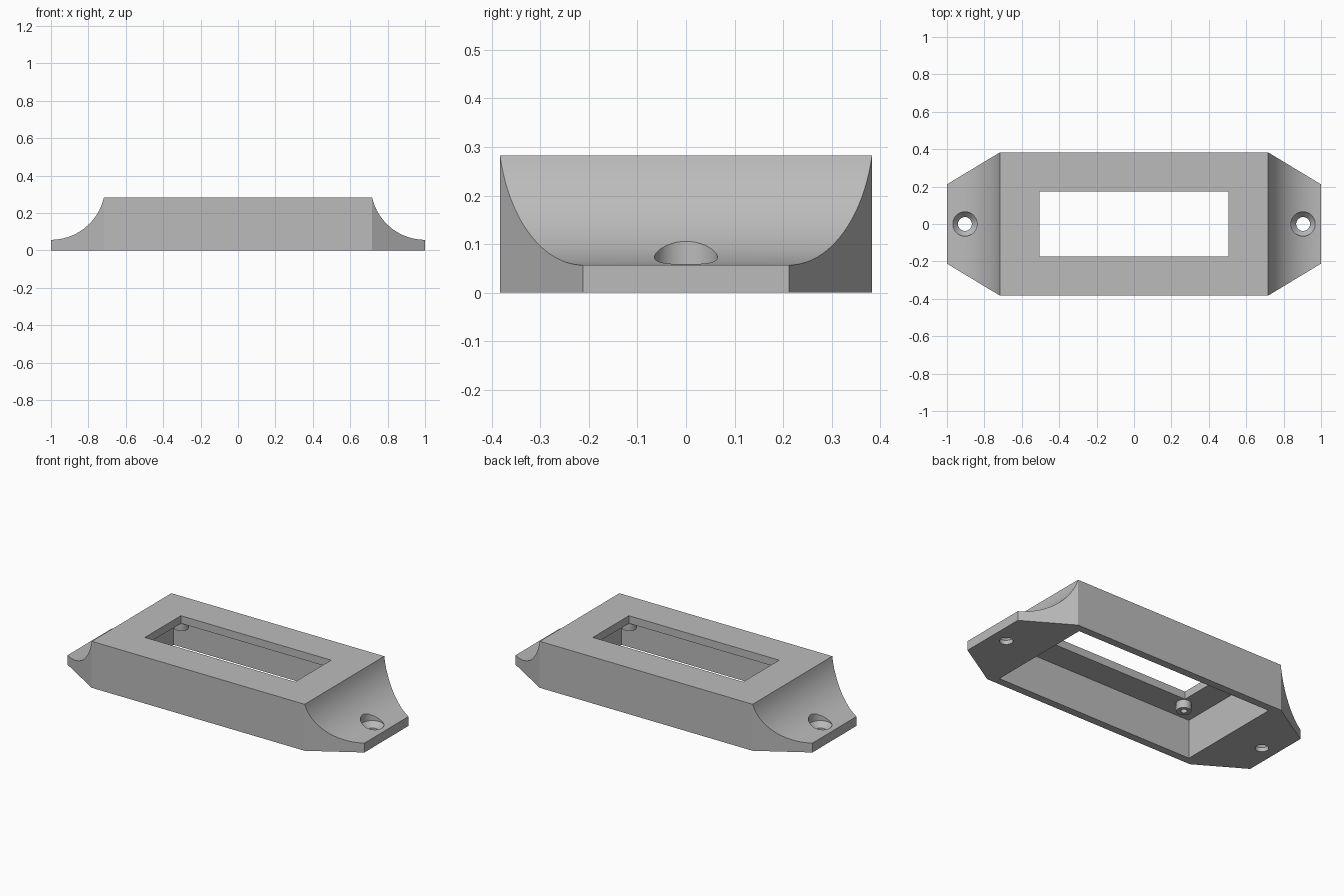
import bpy
import bmesh
from math import sin, cos, pi, asin
from mathutils import Matrix, Vector

cube = bpy.data.objects.get("Cube")
if cube:
    bpy.data.objects.remove(cube, do_unlink=True)

grey = bpy.data.materials.new("plain grey")
grey.use_nodes = True
colour = (0.5, 0.5, 0.5, 1)
grey.diffuse_color = colour
grey.node_tree.nodes["Principled BSDF"].inputs["Base Color"].default_value = colour


def finish(name, bm):
    bmesh.ops.recalc_face_normals(bm, faces=bm.faces)
    mesh = bpy.data.meshes.new(name)
    bm.to_mesh(mesh)
    bm.free()
    mesh.materials.append(grey)
    obj = bpy.data.objects.new(name, mesh)
    bpy.context.collection.objects.link(obj)
    return obj


def prism(name, points, direction):
    """Extrude a closed outline along a direction."""
    bm = bmesh.new()
    face = bm.faces.new([bm.verts.new(p) for p in points])
    grown = bmesh.ops.extrude_face_region(bm, geom=[face])["geom"]
    verts = [g for g in grown if isinstance(g, bmesh.types.BMVert)]
    bmesh.ops.translate(bm, verts=verts, vec=Vector(direction))
    return finish(name, bm)


def box(name, half_x, half_y, z0, z1):
    outline = [(sx * half_x, sy * half_y, z0)
               for sx, sy in ((-1, -1), (1, -1), (1, 1), (-1, 1))]
    return prism(name, outline, (0, 0, z1 - z0))


def lathe(name, x, y, profile, sides=40):
    """Solid of revolution from (radius, z) pairs, capped at both ends."""
    bm = bmesh.new()
    rings = [[bm.verts.new((x + r * cos(2 * pi * i / sides),
                            y + r * sin(2 * pi * i / sides), z))
              for i in range(sides)] for r, z in profile]
    for a, b in zip(rings, rings[1:]):
        for i in range(sides):
            j = (i + 1) % sides
            bm.faces.new((a[i], a[j], b[j], b[i]))
    bm.faces.new(rings[0])
    bm.faces.new(rings[-1])
    return finish(name, bm)


def combine(target, tool, operation):
    mod = target.modifiers.new(operation, "BOOLEAN")
    mod.operation = operation
    mod.solver = "EXACT"
    mod.object = tool
    bpy.context.view_layer.objects.active = target
    bpy.ops.object.modifier_apply(modifier=mod.name)
    bpy.data.objects.remove(tool, do_unlink=True)


HEIGHT, FLANGE = 0.283, 0.057
SHOULDER, HALF_Y, END_Y = 0.717, 0.383, 0.212
RADIUS = 0.29

# Side profile: flat top with concave arcs sweeping down to thin end flanges
span = asin((1 - SHOULDER) / RADIUS)
arc = [(1 - RADIUS * sin(span * i / 32),
        FLANGE + RADIUS * (1 - cos(span * i / 32))) for i in range(33)]
arc[-1] = (SHOULDER, HEIGHT)
side = [(1, 0)] + arc
side += [(-x, z) for x, z in reversed(side)]
housing = prism("housing", [(x, -0.5, z) for x, z in side], (0, 1, 0))

# Plan outline tapering toward both ends
plan = [(1.01, -END_Y + 0.006), (1.01, END_Y - 0.006),
        (SHOULDER, HALF_Y), (-SHOULDER, HALF_Y),
        (-1.01, END_Y - 0.006), (-1.01, -END_Y + 0.006),
        (-SHOULDER, -HALF_Y), (SHOULDER, -HALF_Y)]
combine(housing, prism("plan_cutter", [(x, y, -0.1) for x, y in plan], (0, 0, 0.6)),
        "INTERSECT")

# Hollow underside and display window
CEILING = 0.236
combine(housing, box("cavity_cutter", 0.67, 0.336, -0.1, CEILING), "DIFFERENCE")
combine(housing, box("window_cutter", 0.506, 0.173, 0.1, 0.4), "DIFFERENCE")

# Countersunk screw holes in the flanges
for s in (-1, 1):
    hole = lathe("screw_cutter", s * 0.904, 0,
                 [(0.037, -0.05), (0.037, 0.025), (0.065, 0.057), (0.065, 0.3)])
    combine(housing, hole, "DIFFERENCE")

# Hollow mounting posts under the top plate
parts = [housing]
for sx, fore in ((-1, "right"), (1, "left")):
    for sy, name in ((-1, "front"), (1, "back")):
        parts.append(lathe(f"{name}_{fore}_post", sx * 0.53, sy * 0.212,
                           [(0.018, CEILING - 0.005), (0.018, 0.187),
                            (0.041, 0.187), (0.041, CEILING + 0.002)], 32))

bpy.ops.object.select_all(action="DESELECT")
for part in parts:
    part.select_set(True)
bpy.context.view_layer.objects.active = housing
bpy.ops.object.shade_smooth_by_angle(angle=pi / 6)
